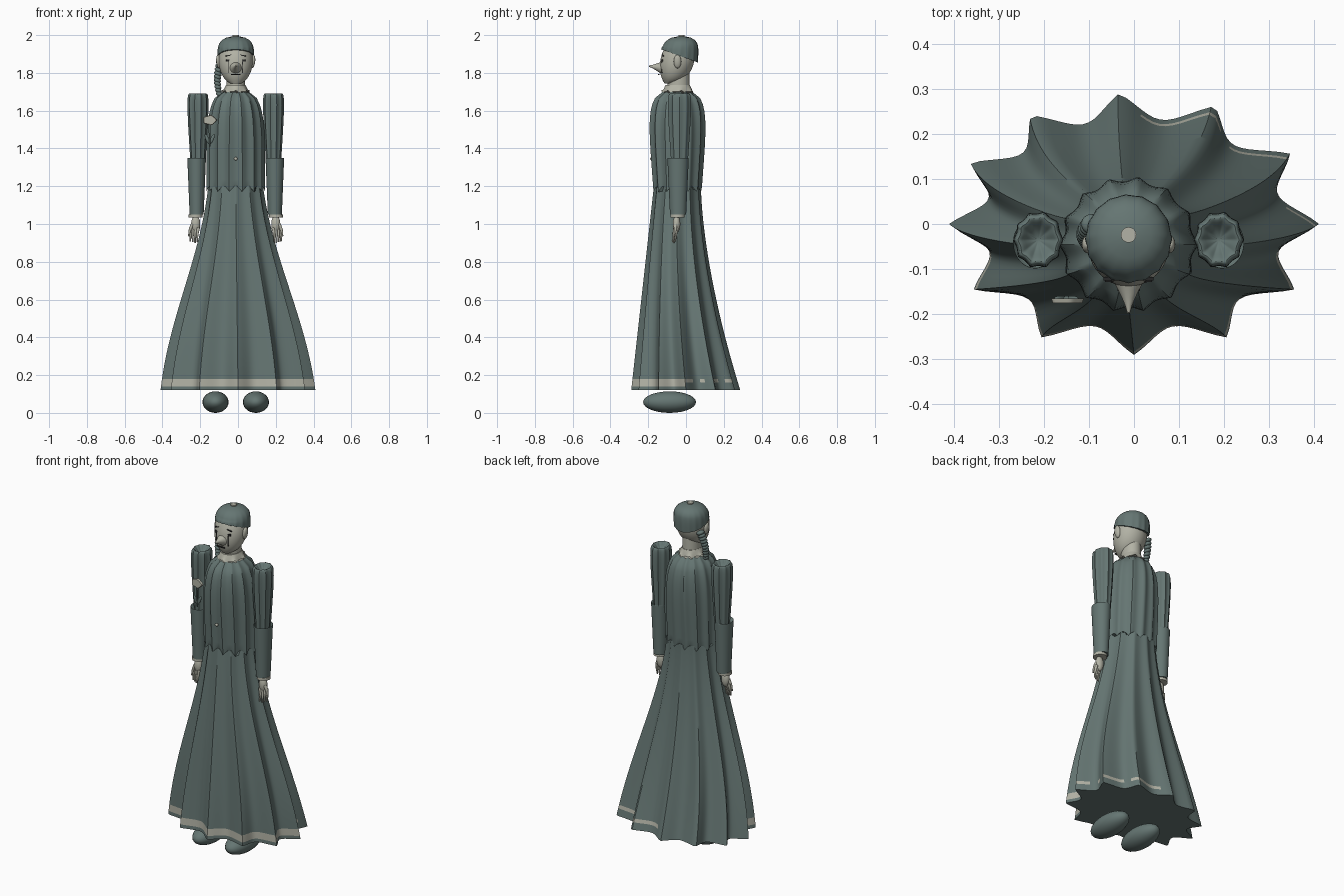
import bpy, bmesh
from math import sin, cos, pi, radians, sqrt
from mathutils import Vector, Matrix

if "Cube" in bpy.data.objects:
    bpy.data.objects.remove(bpy.data.objects["Cube"])

MIDDLE = -0.012  # x of the upper body's middle line


def material(name, red, green, blue):
    colour = (red, green, blue, 1)
    mat = bpy.data.materials.new(name)
    mat.use_nodes = True
    mat.diffuse_color = colour
    mat.node_tree.nodes["Principled BSDF"].inputs["Base Color"].default_value = colour
    return mat


TEAL = material("teal cloth", 0.13, 0.18, 0.17)
PALE = material("pale skin and lace", 0.45, 0.45, 0.38)
INK = material("dark ink", 0.02, 0.02, 0.02)


def finish(name, bm, *materials):
    bmesh.ops.recalc_face_normals(bm, faces=bm.faces)
    mesh = bpy.data.meshes.new(name)
    bm.to_mesh(mesh)
    bm.free()
    for mat in materials:
        mesh.materials.append(mat)
    part = bpy.data.objects.new(name, mesh)
    bpy.context.collection.objects.link(part)
    bpy.ops.object.select_all(action="DESELECT")
    part.select_set(True)
    bpy.context.view_layer.objects.active = part
    bpy.ops.object.shade_smooth_by_angle(angle=radians(40))
    return part


def skin(bm, loops):
    """Join rings of vertices with quads and close both ends."""
    for low, high in zip(loops, loops[1:]):
        for k in range(len(low)):
            bm.faces.new((low[k - 1], low[k], high[k], high[k - 1]))
    bm.faces.new(loops[0])
    bm.faces.new(loops[-1])


def loft(name, shape, *materials, steps=12, sides=48, folds=0, pleat=None, hem=None, rule=None):
    """shape(t) gives centre x, y, z and radii of an ellipse; pleat(t) the fold depth."""
    bm = bmesh.new()
    loops = []
    for i in range(steps + 1):
        t = i / steps
        x, y, z, wide, deep = shape(t)
        loop = []
        for k in range(sides):
            a = 2 * pi * k / sides
            # Folds at the back lean a little to one side
            wave = abs(sin(folds * (a - 0.08 * max(0, sin(a))) / 2))
            fold = 1 - pleat(t) * wave ** 1.1 if pleat else 1
            drop = hem(t, a) if hem else 0
            loop.append(bm.verts.new((x + wide * fold * cos(a), y + deep * fold * sin(a), z + drop)))
        loops.append(loop)
    skin(bm, loops)
    if rule:
        for face in bm.faces:
            face.material_index = rule(face.calc_center_median())
    return finish(name, bm, *materials)


def tube(name, start, end, thick, thin, mat, bend=Vector()):
    """Round taper from start to end, bowed in the middle."""
    bm = bmesh.new()
    start, end = Vector(start), Vector(end)
    turn = (end - start).to_track_quat("Z", "Y")
    loops = []
    for i in range(7):
        t = i / 6
        centre = start.lerp(end, t) + bend * sin(pi * t)
        radius = thin + (thick - thin) * (1 - t) ** 1.3
        loops.append([bm.verts.new(centre + turn @ Vector((radius * cos(pi * k / 8), radius * sin(pi * k / 8), 0)))
                      for k in range(16)])
    skin(bm, loops)
    return finish(name, bm, mat)


def ball(name, at, size, mat, tilt=0):
    bm = bmesh.new()
    bmesh.ops.create_uvsphere(bm, u_segments=24, v_segments=14, radius=1)
    bm.transform(Matrix.Translation(at) @ Matrix.Rotation(tilt, 4, "Y") @ Matrix.Diagonal((*size, 1)))
    return finish(name, bm, mat)


def plate(name, x, y, z, width, height, lean=0):
    bm = bmesh.new()
    bmesh.ops.create_cube(bm, size=1)
    bm.transform(Matrix.Translation((x, y, z)) @ Matrix.Rotation(lean, 4, "Y")
                 @ Matrix.Diagonal((width, 0.008, height, 1)))
    return finish(name, bm, INK)


def dome(t, power):
    return sqrt(1.01 - t ** power)


# Skirt: twelve deep pleats, closed underneath
def skirt_shape(t):
    flare = (1 - t) / 2 + (1 + cos(pi * t)) / 4
    front = -0.29 + 0.12 * t
    back = 0.08 + 0.21 * (1 - t) ** 1.6
    return -t / 80, (front + back) / 2, 0.12 + 1.08 * t, 0.145 + 0.265 * flare, (back - front) / 2


# Lace stripe across the front, fading to broken patches behind the left side
def lace(c):
    front = c.y < 0 and 0.14 < c.z < 0.18
    patch = c.x > 0 and c.y > 0 and 0.16 < c.z < 0.18 and sin(90 * c.y) > 0
    return int(front or patch)


loft("skirt", skirt_shape, TEAL, PALE, steps=54, sides=144, folds=12,
     pleat=lambda t: 0.19 - 0.12 * t, rule=lace)


# Bodice: gathered, rounded at the shoulders, jagged hem
def bodice_shape(t):
    round_off = dome(t, 5)
    return (MIDDLE, -0.045, 1.17 + 0.53 * t,
            0.06 + 0.095 * round_off, 0.07 + (0.06 + 0.04 * t) * round_off)


loft("bodice", bodice_shape, TEAL, steps=16, sides=112, folds=14, pleat=lambda t: 0.08,
     hem=lambda t, a: 0 if t else 0.03 * abs(sin(7 * a)))

# Neck with a zigzag lace collar
loft("neck", lambda t: (MIDDLE, -0.04, 1.69 + 0.11 * t, 0.05, 0.058), PALE, steps=1)
loft("zigzag_collar", lambda t: (MIDDLE, -0.044, 1.69 + 0.045 * t, 0.074 - 0.022 * t, 0.085 - 0.02 * t),
     PALE, steps=2, sides=56, hem=lambda t, a: 0 if t else 0.018 * sin(7 * a))


# Sleeves swell upwards, then turn inwards and down over the rim
def sleeve(name, x, y, z, height, low, high, power, pleat):
    def shape(t):
        rise = sin(2 * t)
        radius = (low + (high - low) * rise) * dome(t, power)
        return x, y, z + height * rise, radius, radius * 1.15
    loft(name, shape, TEAL, steps=24, sides=80, folds=10, pleat=lambda t: pleat)


for side, word in ((1, "left"), (-1, "right")):
    arm = MIDDLE + side * 0.2
    hand = arm + side * 0.012
    sleeve(word + "_upper_sleeve", arm, -0.035, 1.3, 0.39, 0.038, 0.063, 3, 0.09)
    sleeve(word + "_lower_sleeve", arm + side * 0.007, -0.042, 1.05, 0.3, 0.037, 0.049, 16, 0)
    loft(word + "_cuff", lambda t: (hand, -0.045, 1.035 + 0.016 * t, 0.037, 0.038), PALE, steps=1)
    # Hand: palm, four fingers and a thumb
    ball(word + "_palm", (hand, -0.05, 1), (0.024, 0.02, 0.045), PALE)
    for k in range(4):
        x = hand + side * (k - 1.2) * 0.012
        y = 0.004 * k - 0.06
        tube(f"{word}_finger_{k + 1}", (x, y, 0.98), (x + side * 0.006, y - 0.01, 0.9 + 0.004 * abs(k - 1)),
             0.009, 0.004, PALE, Vector((side * 0.003, 0, 0)))
    tube(word + "_thumb", (hand + side * 0.015, -0.055, 1), (hand + side * 0.036, -0.06, 0.935),
         0.011, 0.004, PALE, Vector((side * 0.005, 0, 0)))
    # Foot below the skirt
    ball(word + "_foot", (MIDDLE + side * 0.107, -0.087, 0.057), (0.069, 0.14, 0.057), TEAL)
    # Ear and painted marks on this side of the face
    ball(word + "_ear", (MIDDLE + side * 0.09, -0.045, 1.86), (0.013, 0.02, 0.036), PALE, side * 0.12)
    eye = MIDDLE + side * 0.037
    plate(word + "_eye", eye, -0.125, 1.866, 0.03, 0.011)
    plate(word + "_brow", eye, -0.121, 1.892, 0.036, 0.005, side * 0.2)
    plate(word + "_tear", eye, -0.127, 1.83, 0.005, 0.06)


# Head: an egg whose chin sits forward of the crown
def head_shape(t):
    swell = 0.09 * sin(pi * (0.02 + 0.96 * t)) ** 0.4
    return MIDDLE, 0.055 * sqrt(t) - 0.085, 1.745 + 0.24 * t, swell, swell


loft("head", head_shape, PALE, steps=18, sides=40)
# Broad muzzle drawn out into a pointed nose
tube("nose", (MIDDLE, -0.1, 1.825), (MIDDLE, -0.197, 1.836), 0.05, 0.003, PALE)
plate("mouth", MIDDLE, -0.144, 1.792, 0.05, 0.005)

# Gathered cap, arched over the brow and lower at the back, with a pale button
loft("cap", lambda t: (MIDDLE, -0.034 + 0.01 * t, 1.89 + 0.105 * t, 0.096 * dome(t, 3.5), 0.097 * dome(t, 3.5)),
     TEAL, sides=96, folds=16, pleat=lambda t: 0.035 * (1 - t),
     hem=lambda t, a: -0.034 * sin(a) * max(0, 1 - 2 * t))
loft("cap_button", lambda t: (MIDDLE, -0.024, 1.985 + 0.015 * t, 0.017, 0.017), PALE, steps=1)

# Plaited braid hanging on the right side
for k in range(11):
    t = k / 10
    ball(f"braid_knot_{k + 1}", (-0.095 - 0.014 * sin(pi * t), -0.05 * t, 1.85 - 0.18 * t),
         (0.023 - 0.006 * t, 0.022 - 0.006 * t, 0.013), TEAL, 0.45)

# Flower brooch with stem and leaves, and a small front button
BROOCH = Vector((-0.15, -0.165, 1.55))
flower = loft("flower", lambda t: (0, 0, 0.01 * t, 0.039 - 0.004 * t, 0.028 - 0.003 * t),
              PALE, steps=1, sides=40, folds=5, pleat=lambda t: 0.15)
flower.matrix_world = Matrix.Translation(BROOCH) @ Matrix.Rotation(pi / 2, 4, "X")
tube("flower_stem", BROOCH, BROOCH - Vector((0, 0, 0.14)), 0.006, 0.004, TEAL, Vector((0, -0.005, 0)))
for side, word in ((1, "left"), (-1, "right")):
    ball(word + "_leaf", BROOCH + Vector((side * 0.013, 0, -0.1)), (0.009, 0.006, 0.028), TEAL, side * 0.4)
ball("front_button", (MIDDLE, -0.182, 1.345), (0.009, 0.008, 0.009), PALE)
